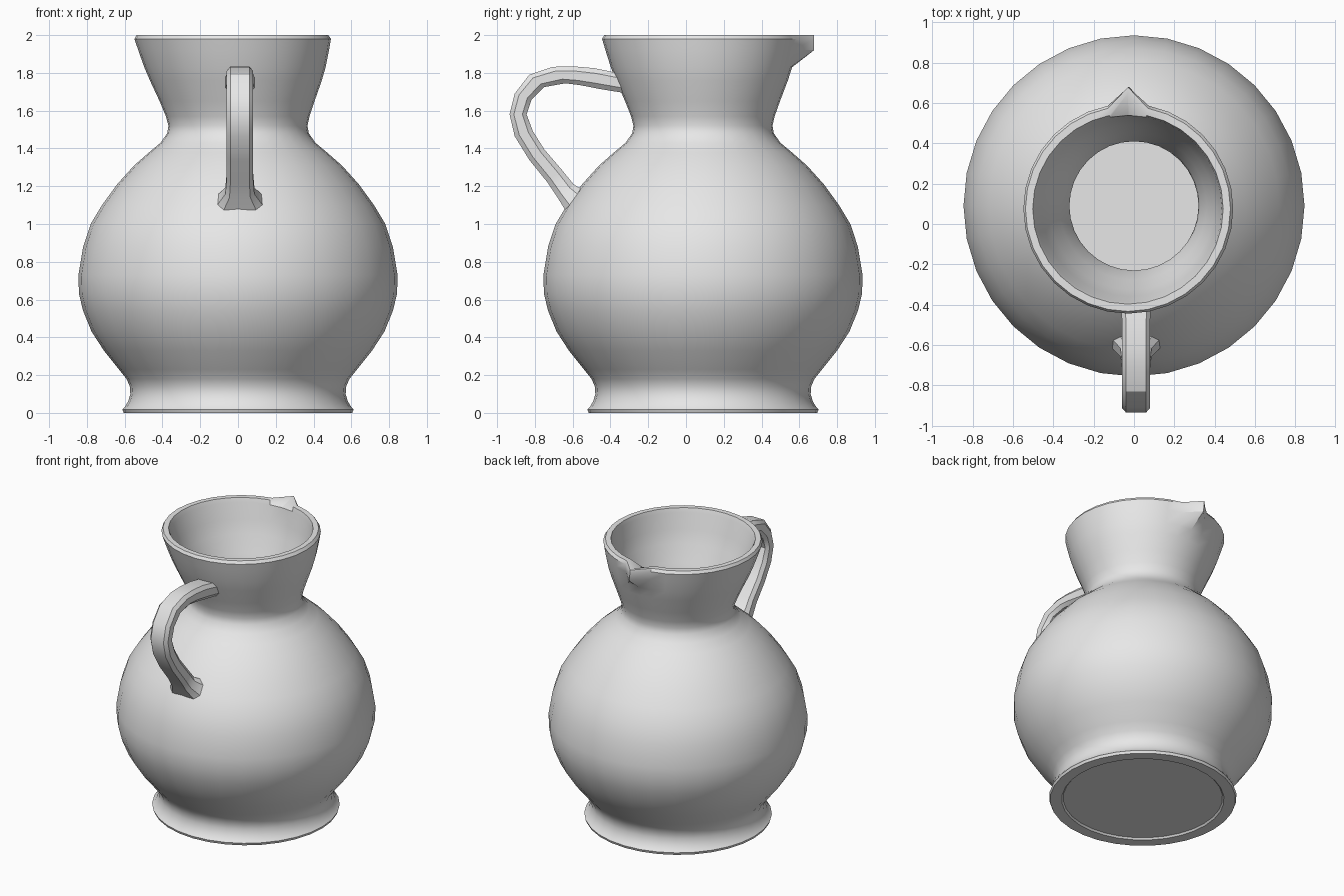
import bpy, bmesh, math

if "Cube" in bpy.data.objects:
    bpy.data.objects.remove(bpy.data.objects["Cube"])

SEGMENTS = 32
BODY_Y = 0.09

clay = bpy.data.materials.new("plain grey clay")
clay.use_nodes = True
clay.diffuse_color = (0.8, 0.8, 0.8, 1)
clay.node_tree.nodes["Principled BSDF"].inputs["Base Color"].default_value = (0.8, 0.8, 0.8, 1)


def bridge(bm, rings):
    """Join neighbouring closed rings with quads."""
    for a, b in zip(rings, rings[1:]):
        n = len(a)
        for i in range(n):
            j = (i + 1) % n
            bm.faces.new((a[i], a[j], b[j], b[i]))


def finish(bm, name, angle):
    """Turn the bmesh into a shaded, coloured object."""
    bmesh.ops.recalc_face_normals(bm, faces=bm.faces)
    mesh = bpy.data.meshes.new(name)
    bm.to_mesh(mesh)
    bm.free()
    obj = bpy.data.objects.new(name, mesh)
    bpy.context.collection.objects.link(obj)
    mesh.materials.append(clay)
    bpy.ops.object.select_all(action='DESELECT')
    obj.select_set(True)
    bpy.context.view_layer.objects.active = obj
    bpy.ops.object.shade_smooth_by_angle(angle=math.radians(angle))
    return obj


# Jug body: radius and height, from the underside, up the outside, over the rim
# and down the inside to the floor
outside = [(0.52, 0.012), (0.53, 0), (0.605, 0), (0.612, 0.018), (0.6, 0.03), (0.582, 0.06),
           (0.57, 0.1), (0.573, 0.14), (0.59, 0.18), (0.63, 0.23), (0.71, 0.33),
           (0.775, 0.43), (0.82, 0.54), (0.842, 0.63), (0.845, 0.73), (0.82, 0.88),
           (0.78, 1.0), (0.72, 1.1), (0.64, 1.21), (0.55, 1.31), (0.47, 1.38),
           (0.41, 1.43), (0.375, 1.48), (0.368, 1.52), (0.38, 1.57), (0.41, 1.65),
           (0.455, 1.76), (0.48, 1.83), (0.505, 1.92), (0.52, 1.98), (0.508, 2.0)]
inside = [(0.472, 2.0), (0.462, 1.97), (0.44, 1.86), (0.41, 1.77), (0.365, 1.65),
          (0.33, 1.56), (0.32, 1.51), (0.34, 1.46), (0.43, 1.36), (0.59, 1.21),
          (0.73, 1.0), (0.795, 0.73), (0.79, 0.63), (0.73, 0.43), (0.58, 0.23),
          (0.52, 0.14), (0.52, 0.05)]

bm = bmesh.new()
rings = []
for k, (radius, z) in enumerate(outside + inside):
    lean = max(0, (z - 1.5) / 0.5) ** 1.5     # the mouth sits a little off centre
    ring = []
    for i in range(SEGMENTS):
        a = math.pi / 2 + math.tau * i / SEGMENTS
        ring.append(bm.verts.new((radius * math.cos(a) - 0.03 * lean,
                                  BODY_Y + radius * math.sin(a) - 0.015 * lean, z)))
    # Pouring lip: one column of the rim is pulled out to a point
    if z > 1.9:
        if k < len(outside):
            ring[0].co.y = 0.678
        elif z > 1.98:
            ring[0].co.y = 0.65
    rings.append(ring)
bridge(bm, rings)
for ring, z in ((rings[0], 0.012), (rings[-1], 0.05)):
    centre = bm.verts.new((0, BODY_Y, z))
    for i in range(SEGMENTS):
        bm.faces.new((ring[i], ring[(i + 1) % SEGMENTS], centre))
finish(bm, "jug_body", 32)

# Handle: outer and inner edge of the strap (y, z), and its width factor
strap = [((-0.365, 1.80), (-0.335, 1.695), 1.1), ((-0.485, 1.825), (-0.457, 1.715), 1),
         ((-0.60, 1.835), (-0.56, 1.735), 1), ((-0.706, 1.832), (-0.638, 1.745), 1),
         ((-0.83, 1.79), (-0.75, 1.725), 1), ((-0.907, 1.69), (-0.817, 1.66), 1),
         ((-0.934, 1.58), (-0.844, 1.58), 1), ((-0.907, 1.465), (-0.81, 1.49), 1),
         ((-0.83, 1.34), (-0.75, 1.395), 1), ((-0.733, 1.22), (-0.66, 1.29), 1),
         ((-0.68, 1.14), (-0.595, 1.21), 1.1), ((-0.64, 1.075), (-0.545, 1.18), 1.7)]
section = [(0.05, 0), (0.07, 0.25), (0.07, 0.75), (0.05, 1)]
section += [(-x, t) for x, t in reversed(section)]

bm = bmesh.new()
rings = []
for outer, inner, wide in strap:
    rings.append([bm.verts.new((0.01 + x * wide,
                                outer[0] + (inner[0] - outer[0]) * t,
                                outer[1] + (inner[1] - outer[1]) * t)) for x, t in section])
bridge(bm, rings)
bm.faces.new(rings[0])
bm.faces.new(rings[-1])
finish(bm, "handle", 30)
